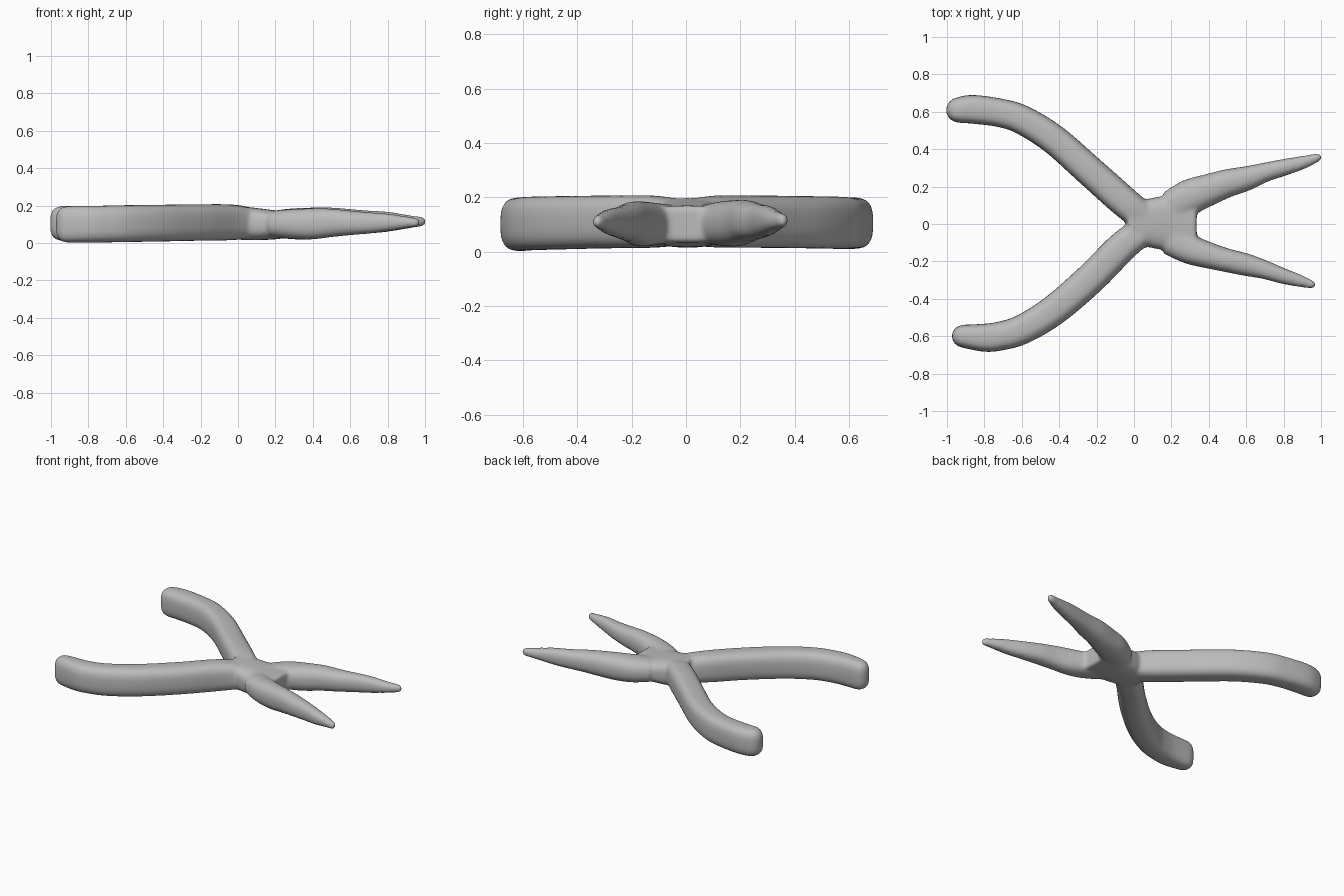
import bpy, bmesh, math
from mathutils import Vector

if "Cube" in bpy.data.objects:
    bpy.data.objects.remove(bpy.data.objects["Cube"])

steel = bpy.data.materials.new("grey")
steel.diffuse_color = (0.5, 0.5, 0.5, 1)
steel.use_nodes = True
steel.node_tree.nodes["Principled BSDF"].inputs["Base Color"].default_value = steel.diffuse_color
SIDES = 32


def spline(p, steps=5):
    """Catmull-Rom through the stations."""
    p = [Vector(q) for q in p]
    p = [2 * p[0] - p[1]] + p + [2 * p[-1] - p[-2]]
    out = []
    for i in range(1, len(p) - 2):
        a, b, c, d = p[i - 1:i + 3]
        for k in range(steps):
            t = k / steps
            out.append(0.5 * (2 * b + (c - a) * t + (2 * a - 5 * b + 4 * c - d) * t * t
                              + (3 * b - a - 3 * c + d) * t ** 3))
    return out + [p[-2]]


def add_limb(bm, xy, sizes, power, tip=0.0, tip_end=0):
    """Loft rounded sections along xy; sizes are (half width, bottom z, top z)."""
    path, size = spline([(x, y, 0) for x, y in xy]), spline(sizes)
    n = len(path)
    stations = []
    for i in range(n):
        t = (path[min(i + 1, n - 1)] - path[max(i - 1, 0)]).normalized()
        stations.append((path[i], t, size[i], 1.0, 1.0))
    # rounded cap at the free end
    if tip:
        c, t, s = stations[tip_end][:3]
        out = t if tip_end else -t
        cap = [(c + out * tip * math.sin(a), t, s, max(0.08, math.cos(a)),
                max(0.35, math.cos(a) ** 0.5))
               for a in (math.radians(v) for v in (25, 45, 62, 76, 87))]
        stations = stations + cap if tip_end else cap[::-1] + stations
    rings = []
    for c, t, s, fw, fh in stations:
        side = Vector((-t.y, t.x, 0))
        ring = []
        for k in range(SIDES):
            a = 2 * math.pi * k / SIDES
            u, v = (math.copysign(abs(f) ** (2 / power), f) for f in (math.cos(a), math.sin(a)))
            p = c + side * u * s[0] * fw
            p.z = (s[1] + s[2]) / 2 + v * (s[2] - s[1]) / 2 * fh
            ring.append(bm.verts.new(p))
        rings.append(ring)
    for r, q in zip(rings, rings[1:]):
        for k in range(SIDES):
            j = (k + 1) % SIDES
            bm.faces.new((r[k], r[j], q[j], q[k]))
    bm.faces.new(rings[0][::-1])
    bm.faces.new(rings[-1])


bm = bmesh.new()
# handles
add_limb(bm, [(-.93, .61), (-.86, .613), (-.72, .595), (-.6, .558), (-.43, .453), (-.23, .277), (-.03, .1), (.1, .0)],
         [(.07, .01, .2), (.077, .01, .2), (.076, .01, .2), (.078, .01, .203), (.08, .012, .205),
          (.082, .014, .207), (.082, .016, .206), (.07, .03, .18)], 3, .075)
add_limb(bm, [(-.91, -.6), (-.8, -.608), (-.72, -.6), (-.6, -.565), (-.43, -.462), (-.23, -.29), (-.05, -.11), (.1, .0)],
         [(.062, .002, .198), (.075, .002, .2), (.077, .003, .2), (.079, .005, .203), (.082, .008, .205),
          (.084, .012, .207), (.082, .015, .206), (.07, .03, .18)], 3, .064)
# pivot block
add_limb(bm, [(-.03, .0), (.08, .005), (.2, .005), (.27, .005), (.335, .005)],
         [(.09, .02, .2), (.13, .015, .19), (.15, .02, .175), (.17, .03, .17), (.17, .035, .17)], 3)
# jaws
add_limb(bm, [(.2, .09), (.3, .145), (.4, .183), (.5, .218), (.6, .243), (.7, .276), (.8, .302), (.9, .328), (.975, .353)],
         [(.09, .03, .175), (.095, .02, .186), (.085, .02, .19), (.075, .032, .19), (.066, .042, .182),
          (.052, .05, .174), (.045, .06, .168), (.036, .076, .152), (.024, .088, .142)], 2.4, .03, -1)
add_limb(bm, [(.2, -.08), (.3, -.135), (.4, -.168), (.5, -.195), (.6, -.218), (.7, -.245), (.8, -.279), (.88, -.302), (.945, -.322)],
         [(.09, .03, .175), (.08, .022, .182), (.07, .02, .186), (.063, .032, .184), (.06, .042, .174),
          (.05, .05, .165), (.042, .062, .158), (.034, .076, .146), (.023, .085, .136)], 2.4, .028, -1)
bmesh.ops.recalc_face_normals(bm, faces=bm.faces)
mesh = bpy.data.meshes.new("pliers")
bm.to_mesh(mesh)
bm.free()
pliers = bpy.data.objects.new("pliers", mesh)
bpy.context.collection.objects.link(pliers)
mesh.materials.append(steel)

# fuse the limbs into one softly blended body
fuse = pliers.modifiers.new("fuse", 'REMESH')
fuse.mode, fuse.voxel_size, fuse.use_smooth_shade = 'VOXEL', 0.01, True
soft = pliers.modifiers.new("soften", 'SMOOTH')
soft.factor, soft.iterations = 0.5, 14
bpy.context.view_layer.objects.active = pliers
pliers.select_set(True)
for name in ("fuse", "soften"):
    bpy.ops.object.modifier_apply(modifier=name)
bpy.ops.object.shade_smooth()
